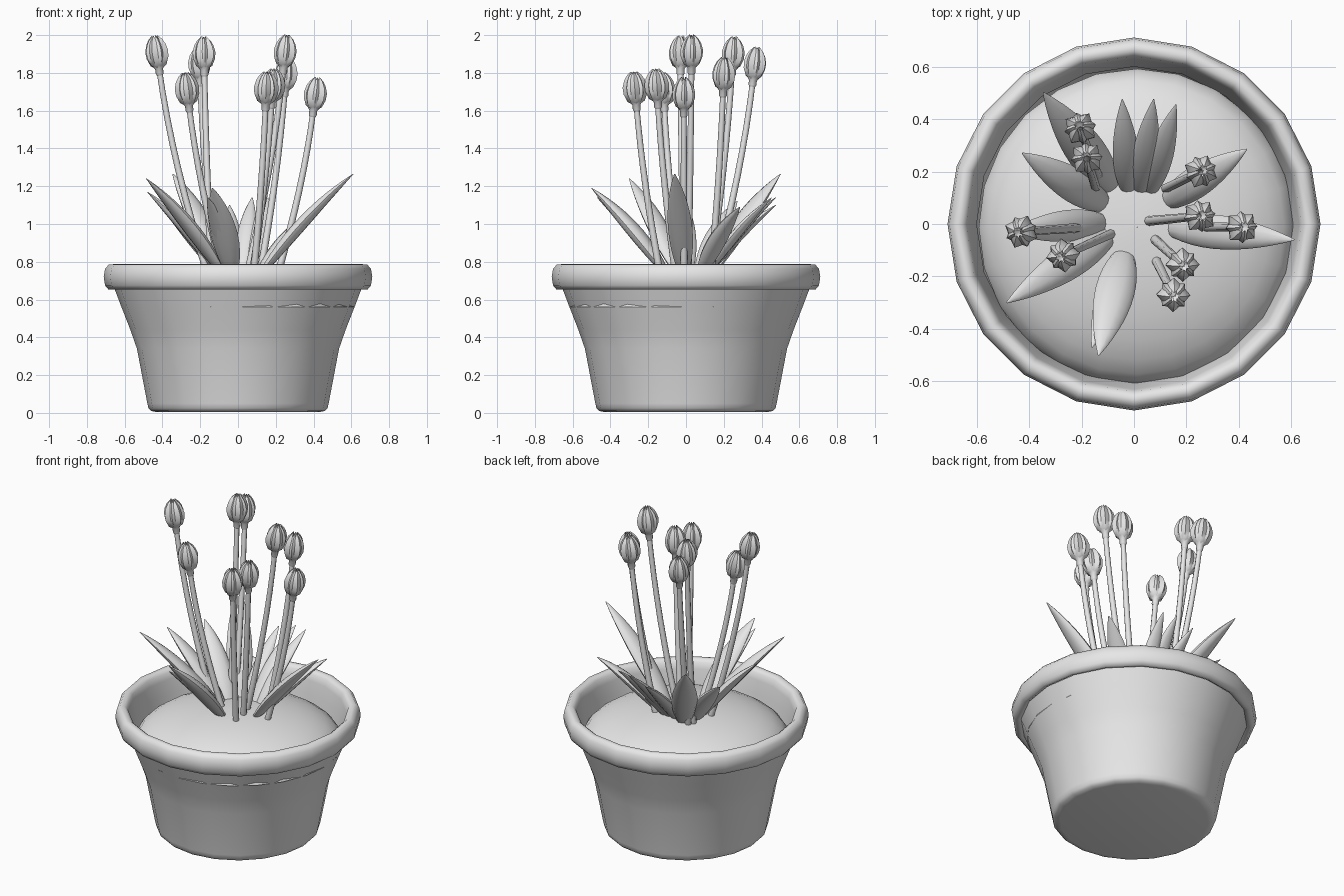
import bpy, math, random
from mathutils import Vector

random.seed(4)
if "Cube" in bpy.data.objects:
    bpy.data.objects.remove(bpy.data.objects["Cube"])

grey = bpy.data.materials.new("pale_grey")
grey.use_nodes = True
COLOUR = (0.8, 0.8, 0.8, 1)
grey.diffuse_color = COLOUR
grey.node_tree.nodes["Principled BSDF"].inputs["Base Color"].default_value = COLOUR
UP = Vector((0, 0, 1))


def loft(name, rows, closed=False, angle=60):
    """Skin equal-length rows of points into one smooth-shaded object."""
    n = len(rows[0])
    verts = [p for row in rows for p in row]
    faces = []
    for i in range(len(rows) - 1):
        for j in range(n if closed else n - 1):
            k = (j + 1) % n
            faces.append((i * n + j, i * n + k, (i + 1) * n + k, (i + 1) * n + j))
    mesh = bpy.data.meshes.new(name)
    mesh.from_pydata(verts, [], faces)
    mesh.validate()
    mesh.materials.append(grey)
    obj = bpy.data.objects.new(name, mesh)
    bpy.context.collection.objects.link(obj)
    bpy.ops.object.select_all(action="DESELECT")
    obj.select_set(True)
    bpy.context.view_layer.objects.active = obj
    bpy.ops.object.shade_smooth_by_angle(angle=math.radians(angle))


def ring(centre, radius, sides, u, v):
    return [centre + radius * (u * math.cos(a) + v * math.sin(a))
            for a in (math.tau * i / sides for i in range(sides))]


def lathe(name, profile, sides, offset=(0, 0)):
    rows = [ring(Vector((*offset, z)), r, sides, Vector((1, 0, 0)), Vector((0, 1, 0)))
            for r, z in profile]
    loft(name, rows, True)


def frame(axis):
    side = axis.cross(Vector((0, 1, 0))).normalized()
    return side, axis.cross(side).normalized()


def bend(a, b, c, t):
    """Quadratic curve from a to c."""
    return a * (1 - t) ** 2 + b * 2 * t * (1 - t) + c * t * t


# Pot with a rolled rim, hollow inside
lathe("pot", [(0.001, 0.004), (0.43, 0.004), (0.46, 0.01), (0.474, 0.025), (0.48, 0.05),
              (0.535, 0.34), (0.57, 0.44), (0.617, 0.56), (0.655, 0.66)], 20)
lathe("pot_rim", [(0.65, 0.665), (0.665, 0.654), (0.685, 0.652), (0.704, 0.675),
                  (0.711, 0.72), (0.704, 0.762), (0.685, 0.785), (0.66, 0.787),
                  (0.64, 0.77), (0.63, 0.73), (0.615, 0.65), (0.6, 0.54)], 20)

# Domed soil
dome = [math.radians(a) for a in range(0, 90, 11)] + [math.pi / 2 - 0.002]
lathe("soil", [(0.604 * math.cos(a), 0.56 + 0.22 * math.sin(a)) for a in dome],
      24, (0.012, -0.012))


# Leaves: plump pointed blades that arch outwards
def leaf(name, base, tip, half_width):
    base, tip = Vector((*base, 0.72)), Vector(tip)
    out = Vector((tip.x - base.x, tip.y - base.y, 0))
    middle = (base + tip) / 2 + UP * 0.05 - out * 0.03
    side = out.cross(UP).normalized()
    lift = side.cross(tip - base).normalized()
    rows = []
    for i in range(13):
        t = i / 12
        w = half_width * max(0.02, math.sin(math.pi * (0.05 + 0.95 * t ** 0.85))) ** 0.8
        rows.append(ring(bend(base, middle, tip, t), w, 10, side, -lift * 0.5))
    loft(name, [row[::-1] for row in rows], True)


leaves = [
    ((-0.07, 0.12), (-0.345, 0.5, 1.265), 0.075),
    ((-0.09, 0.06), (-0.425, 0.27, 1.12), 0.065),
    ((-0.09, 0.01), (-0.48, -0.03, 1.17), 0.06),
    ((-0.07, -0.03), (-0.485, -0.3, 1.24), 0.065),
    ((-0.03, -0.09), (-0.135, -0.5, 1.19), 0.075),
    ((-0.03, -0.09), (-0.16, -0.47, 1.14), 0.055),
    ((-0.02, 0.1), (-0.045, 0.475, 1.1), 0.05),
    ((0.02, 0.1), (0.075, 0.475, 1.14), 0.05),
    ((0.05, 0.1), (0.16, 0.455, 1.14), 0.05),
    ((0.1, 0.07), (0.43, 0.285, 1.09), 0.06),
    ((0.11, -0.01), (0.61, -0.06, 1.265), 0.065),
]
for i, spec in enumerate(leaves):
    leaf(f"leaf_{i + 1}", *spec)


# Buds: overlapping ridged petals around the stem axis
BUD = [(-0.085, 0.018), (-0.068, 0.044), (-0.03, 0.06), (0.005, 0.063),
       (0.04, 0.053), (0.065, 0.038), (0.085, 0.017)]
WIDTH = [0.5, 0.62, 0.62, 0.6, 0.55, 0.45, 0.1]


def bud(name, centre, axis):
    u, v = frame(axis)
    turn = random.random()
    for k in range(8):
        a0 = turn + math.tau * k / 8
        scale, stretch = (1, 1.03) if k % 2 else (0.93, 1)
        rows = []
        for (h, r), w in zip(BUD, WIDTH):
            row = []
            for s, f in ((-1, 0.78), (0, 1.04), (1, 0.78)):
                a = a0 + s * w
                spoke = u * math.cos(a) + v * math.sin(a)
                row.append(centre + axis * h * stretch + spoke * r * f * scale)
            rows.append(row)
        loft(f"{name}_petal_{k + 1}", rows)


# Flowers: bowed stem, flared neck and bud
def flower(i, base, head):
    base, head = Vector((*base, 0.7)), Vector(head)
    middle = (base + head) / 2 + Vector((head.x - base.x, head.y - base.y, 0)) * 0.2
    axis = (head - middle).normalized()
    foot = head - axis * 0.085
    u, v = frame(axis)
    rows = [ring(bend(base, middle, foot, t / 8), 0.019 - 0.004 * t / 8, 8, u, v)
            for t in range(9)]
    loft(f"stem_{i}", rows, True)
    neck = [(-0.125, 0.015), (-0.115, 0.021), (-0.09, 0.021), (-0.07, 0.036)]
    loft(f"neck_{i}", [ring(head + axis * h, r, 8, u, v) for h, r in neck], True)
    bud(f"bud_{i}", head, axis)


flowers = [
    ((-0.12, 0.14), (-0.205, 0.365, 1.85)),
    ((-0.14, 0.12), (-0.18, 0.25, 1.905)),
    ((0.11, 0.13), (0.255, 0.2, 1.795)),
    ((0.04, 0.01), (0.25, 0.03, 1.915)),
    ((0.2, -0.01), (0.41, -0.012, 1.69)),
    ((-0.15, -0.01), (-0.43, -0.03, 1.91)),
    ((-0.07, -0.03), (-0.27, -0.12, 1.715)),
    ((0.07, -0.05), (0.185, -0.155, 1.735)),
    ((0.08, -0.13), (0.15, -0.27, 1.72)),
]
for i, (base, head) in enumerate(flowers):
    flower(i + 1, base, head)
